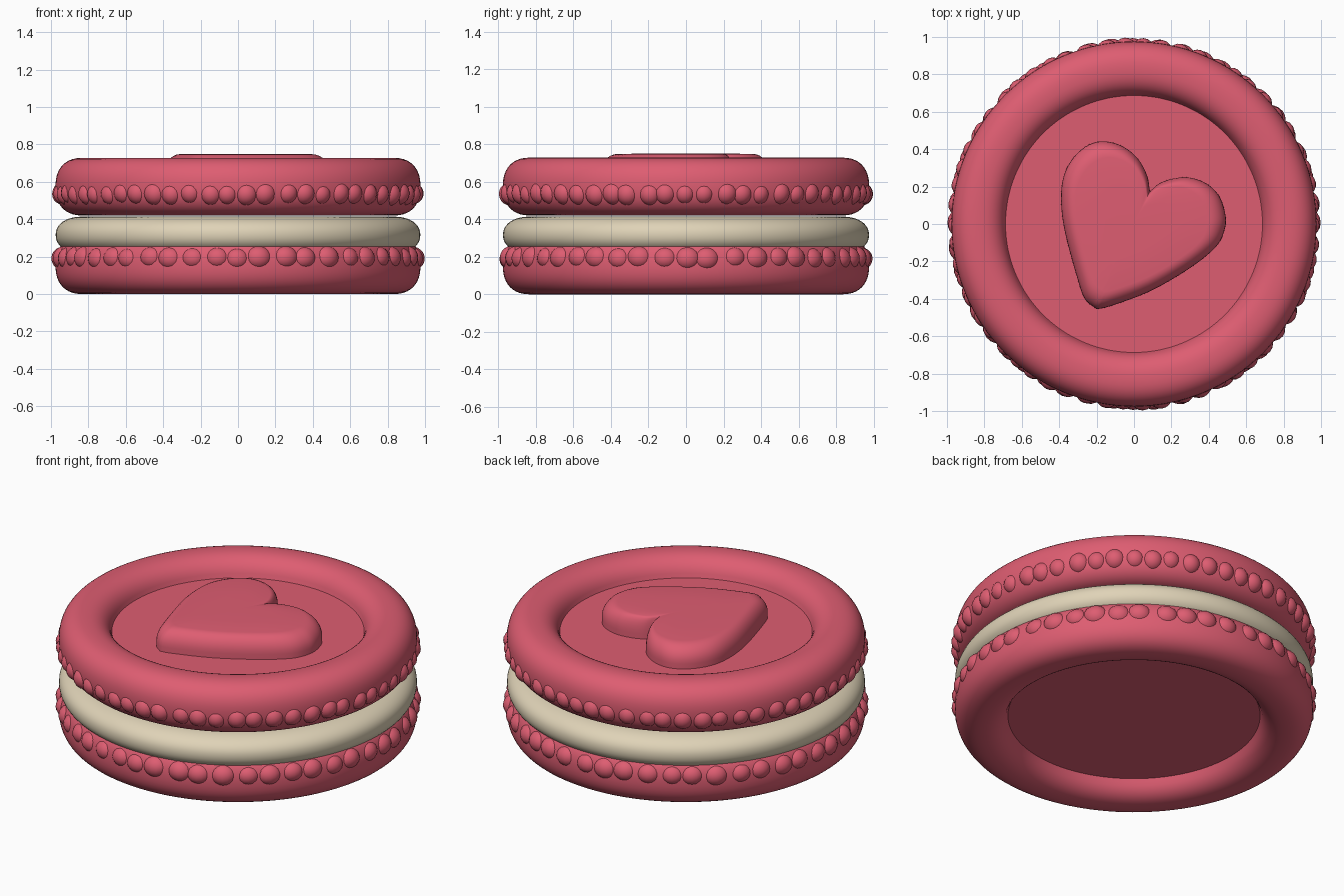
import bpy, bmesh, math, random
from mathutils import Matrix, Vector

if "Cube" in bpy.data.objects:
    bpy.data.objects.remove(bpy.data.objects["Cube"])

random.seed(4)


def material(name, rgb):
    m = bpy.data.materials.new(name)
    m.diffuse_color = (*rgb, 1)
    m.use_nodes = True
    m.node_tree.nodes["Principled BSDF"].inputs["Base Color"].default_value = m.diffuse_color
    return m


PINK = material("raspberry pink", (0.73, 0.11, 0.167))
CREAM = material("vanilla cream", (0.74, 0.65, 0.475))


def finish(name, bm, mat, angle=40):
    bmesh.ops.recalc_face_normals(bm, faces=bm.faces)
    me = bpy.data.meshes.new(name)
    bm.to_mesh(me)
    bm.free()
    me.materials.append(mat)
    ob = bpy.data.objects.new(name, me)
    bpy.context.collection.objects.link(ob)
    bpy.ops.object.select_all(action='DESELECT')
    ob.select_set(True)
    bpy.context.view_layer.objects.active = ob
    bpy.ops.object.shade_smooth_by_angle(angle=math.radians(angle))
    return ob


def lathe(name, profile, mat, n=128):
    # Spin an (r, z) profile that starts and ends on the axis
    bm = bmesh.new()
    rings = []
    for r, z in profile[1:-1]:
        rings.append([bm.verts.new((r * math.cos(2 * math.pi * i / n),
                                    r * math.sin(2 * math.pi * i / n), z)) for i in range(n)])
    for a, b in zip(rings, rings[1:]):
        for i in range(n):
            j = (i + 1) % n
            bm.faces.new((a[i], a[j], b[j], b[i]))
    for ring, z in ((rings[0], profile[0][1]), (rings[-1], profile[-1][1])):
        c = bm.verts.new((0, 0, z))
        for i in range(n):
            bm.faces.new((ring[i], ring[(i + 1) % n], c))
    return finish(name, bm, mat)


def rounded(cr, cz, ar, az, a0, a1, steps, power):
    # Part of a superellipse tube section, angles in degrees
    pts = []
    for k in range(steps + 1):
        t = math.radians(a0 + (a1 - a0) * k / steps)
        c, s = math.cos(t), math.sin(t)
        pts.append((cr + ar * math.copysign(abs(c) ** (2 / power), c),
                    cz + az * math.copysign(abs(s) ** (2 / power), s)))
    return pts


# Shells: rounded rim around a sunken disc
def shell(name, centre, disc_z, flip):
    tube = rounded(0.83, 0, 0.146, 0.154, 165, -90, 30, 2.35)
    sunk = abs(disc_z - centre)
    pts = [p for p in tube if not (p[0] < 0.75 and p[1] < sunk)]
    profile = [(0, sunk), (0.687, sunk)] + pts + [(0, -0.154)]
    return lathe(name, [(r, centre + flip * z) for r, z in profile], PINK)


shell("top_shell", 0.574, 0.62, 1)
shell("bottom_shell", 0.154, 0.10, -1)

# Cream filling
lathe("cream_filling",
      [(0, 0.414)] + rounded(0.83, 0.316, 0.145, 0.098, 90, -90, 20, 2.2) + [(0, 0.218)], CREAM)


# Ruffled feet: rings of uneven beads
def beads(name, count, z, size, wide):
    bm = bmesh.new()
    for i in range(count):
        a = 2 * math.pi * (i + random.uniform(-0.12, 0.12)) / count
        s = size * random.uniform(0.93, 1.05)
        mat = (Matrix.Rotation(a, 4, 'Z')
               @ Matrix.Translation((0.936, 0, z + random.uniform(-0.004, 0.004)))
               @ Matrix.Diagonal((s, s * wide, s, 1)))
        bmesh.ops.create_uvsphere(bm, u_segments=16, v_segments=10, radius=1, matrix=mat)
    return finish(name, bm, PINK)


beads("top_ruffle", 58, 0.538, 0.06, 1.0)
beads("bottom_ruffle", 48, 0.192, 0.06, 1.15)

# Raised heart: two smooth halves meeting at the tip and the notch
left = [(-.20, -.455), (-.26, -.405), (-.30, -.30), (-.37, -.04), (-.39, .13), (-.375, .26),
        (-.32, .36), (-.24, .425), (-.155, .442), (-.06, .415), (.02, .35), (.07, .26), (.085, .175)]
right = [(.085, .175), (.14, .22), (.22, .245), (.30, .248), (.39, .215), (.455, .15), (.487, .06),
         (.487, -.02), (.44, -.12), (.30, -.235), (.085, -.36), (-.13, -.44), (-.20, -.455)]


def smooth(pts, sub=4):
    p = [Vector(q) for q in pts]
    p = [2 * p[0] - p[1]] + p + [2 * p[-1] - p[-2]]
    out = []
    for a, b, c, d in zip(p, p[1:], p[2:], p[3:]):
        for k in range(sub):
            t = k / sub
            out.append(0.5 * (2 * b + (c - a) * t + (2 * a - 5 * b + 4 * c - d) * t * t
                              + (3 * b - a - 3 * c + d) * t ** 3))
    return out


outline = smooth(left) + smooth(right)
bm = bmesh.new()
middle = Vector((0.0, 0.01))
levels = [(1, 0.60), (1, 0.65)]
for k in range(1, 8):
    t = math.radians(90 * k / 7)
    levels.append((1 - 0.2 * (1 - math.cos(t)), 0.65 + 0.098 * math.sin(t)))
levels.append((0.4, 0.75))
rings = [[bm.verts.new((*(middle + (p - middle) * s), z)) for p in outline] for s, z in levels]
n = len(outline)
for a, b in zip(rings, rings[1:]):
    for i in range(n):
        j = (i + 1) % n
        bm.faces.new((a[i], a[j], b[j], b[i]))
for ring, z in ((rings[0], 0.60), (rings[-1], 0.75)):
    c = bm.verts.new((middle.x, middle.y, z))
    for i in range(n):
        bm.faces.new((ring[i], ring[(i + 1) % n], c))
finish("raised_heart", bm, PINK, 45)
